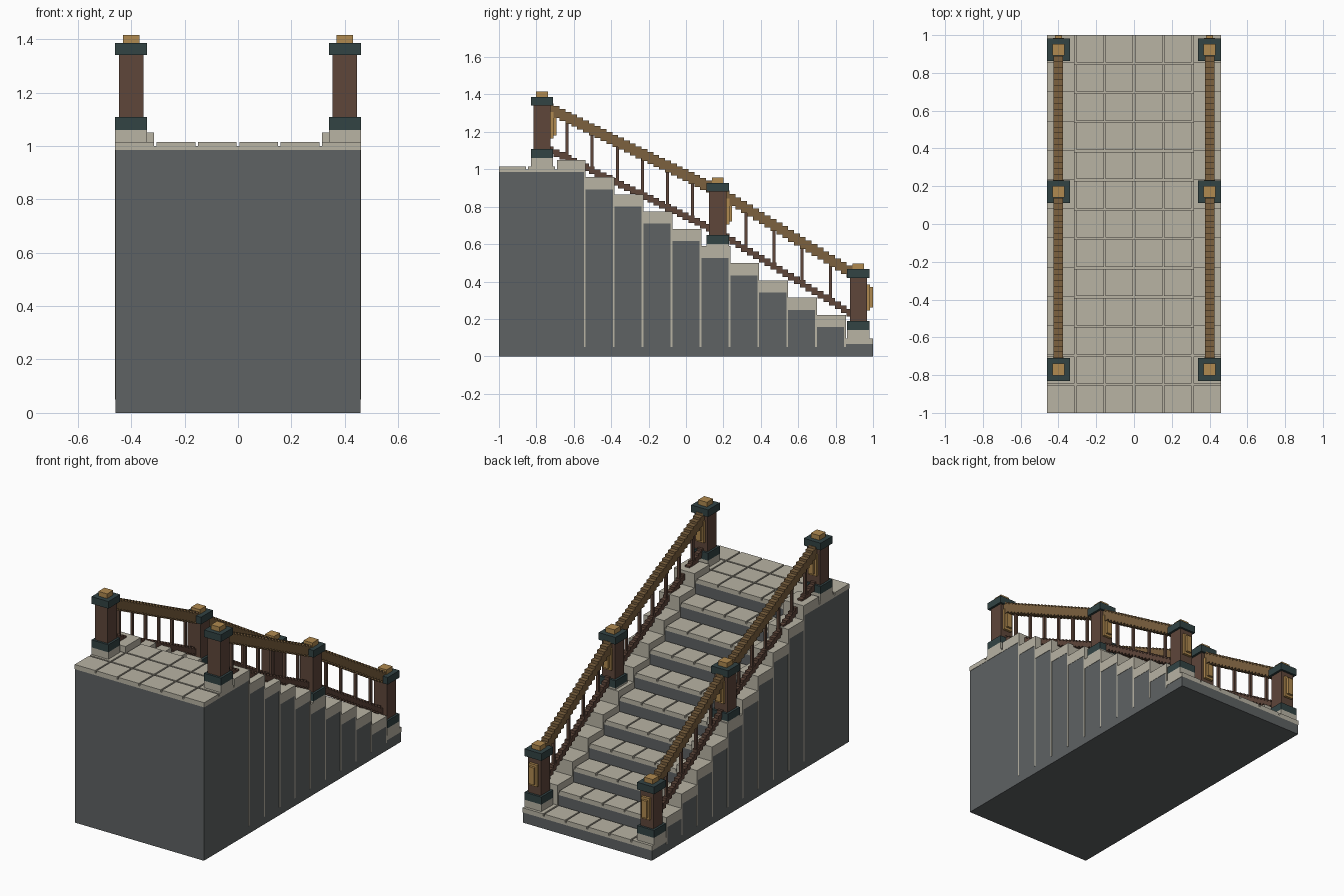
import bpy, bmesh

if "Cube" in bpy.data.objects:
    bpy.data.objects.remove(bpy.data.objects["Cube"])


def lin(c):
    c /= 255
    return c / 12.92 if c <= 0.04045 else ((c + 0.055) / 1.055) ** 2.4


def material(name, r, g, b):
    m = bpy.data.materials.new(name)
    m.diffuse_color = (lin(r), lin(g), lin(b), 1)
    m.use_nodes = True
    m.node_tree.nodes["Principled BSDF"].inputs["Base Color"].default_value = m.diffuse_color
    return m


DARK_STONE = material("dark stone", 94, 98, 99)
PALE_STONE = material("pale stone", 184, 179, 164)
BROWN = material("brown wood", 94, 70, 58)
RAIL_WOOD = material("handrail wood", 124, 97, 63)
GOLD = material("gold", 176, 138, 80)
IRON = material("dark green iron", 50, 67, 68)


def boxes(name, mat, spans):
    """One object from boxes given as (x0, x1, y0, y1, z0, z1)."""
    bm = bmesh.new()
    for x0, x1, y0, y1, z0, z1 in spans:
        vs = bmesh.ops.create_cube(bm, size=1)["verts"]
        for v in vs:
            v.co.x = x1 if v.co.x > 0 else x0
            v.co.y = y1 if v.co.y > 0 else y0
            v.co.z = z1 if v.co.z > 0 else z0
    me = bpy.data.meshes.new(name)
    bm.to_mesh(me)
    bm.free()
    me.materials.append(mat)
    ob = bpy.data.objects.new(name, me)
    bpy.context.collection.objects.link(ob)
    return ob


def both_sides(spans):
    return spans + [(-b, -a, *rest) for a, b, *rest in spans]


W, GAP = 0.46, 0.01
PX, PY = (2 * W + GAP) / 6, (2 + GAP) / 13   # paver pitch
RISE = 0.092


def row_y(r):
    return -1 + r * PY


def level(r):
    return 0.985 - RISE * max(0, r - 2)


# Stair body: landing (three rows) then ten steps, as one extruded profile
bm = bmesh.new()
pts = [(-1, 0), (-1, level(0))]
for r in range(2, 13):
    edge = row_y(r + 1) - GAP
    pts.append((edge, level(r)))
    pts.append((edge, level(r + 1) if r < 12 else 0))
face = bm.faces.new([bm.verts.new((-W + 0.002, y, z)) for y, z in pts])
ext = bmesh.ops.extrude_face_region(bm, geom=[face])["geom"]
for v in ext:
    if isinstance(v, bmesh.types.BMVert):
        v.co.x = W - 0.002
bmesh.ops.recalc_face_normals(bm, faces=bm.faces[:])
me = bpy.data.meshes.new("stair_body")
bm.to_mesh(me)
bm.free()
me.materials.append(DARK_STONE)
bpy.context.collection.objects.link(bpy.data.objects.new("stair_body", me))

# Paving: thin bed, separate pavers, raised side curbs and side joints
beds, pavers, curbs, joints = [], [], [], []
for r in range(13):
    y0, y1, z = row_y(r), row_y(r + 1) - GAP, level(r)
    beds.append((-W, W, max(-1, y0 - GAP), y1, z, z + 0.015))
    for c in range(6):
        x0 = -W + c * PX
        if c in (0, 5) and 2 <= r <= 11:
            curbs.append((x0, x0 + PX - GAP, y0, y1, z, z + 0.065))
        else:
            pavers.append((x0, x0 + PX - GAP, y0, y1, z + 0.01, z + 0.03))
    if 2 <= r <= 11:
        joints.append((W - PX + GAP, W, y1, y1 + GAP, 0.05, z + 0.065))
boxes("paving_bed", PALE_STONE, beds)
boxes("pavers", PALE_STONE, pavers)
boxes("side_curbs", PALE_STONE, curbs)
boxes("side_joints", PALE_STONE, both_sides(joints))

# Newel posts: stone foot, iron collar and cap, wooden shaft, gold finial
XC = 0.40
POSTS = [(-0.77, 0.0), (0.17, -0.46), (0.922, -0.92)]


def post_part(name, mat, half, z0, z1):
    boxes(name, mat, both_sides([(XC - half, XC + half, y - half, y + half,
                                  z0 + d, z1 + d) for y, d in POSTS]))


post_part("newel_foot", PALE_STONE, 0.06, 0.985, 1.06)
post_part("newel_collar", IRON, 0.06, 1.06, 1.108)
post_part("newel_shaft", BROWN, 0.046, 1.10, 1.345)
post_part("newel_cap", IRON, 0.06, 1.34, 1.386)
post_part("newel_finial", GOLD, 0.031, 1.386, 1.416)

# Gold panels on the downhill face of each newel
boxes("newel_panel", GOLD, both_sides(
    [(XC - 0.03, XC + 0.03, y + 0.04, y + 0.062, 1.165 + d, 1.305 + d) for y, d in POSTS]))
boxes("newel_panel_center", GOLD, both_sides(
    [(XC - 0.018, XC + 0.018, y + 0.05, y + 0.077, 1.18 + d, 1.29 + d) for y, d in POSTS]))

# Stepped handrail and lower rail, with balusters between
top, low, bal = [], [], []
for (ya, da), (yb, db), parts in zip(POSTS, POSTS[1:], (7, 5)):
    n = round((yb - ya) / 0.031)
    for i in range(n):
        y0 = ya + (yb - ya) * i / n
        y1 = ya + (yb - ya) * (i + 1) / n
        d = da + (db - da) * (i + 0.5) / n
        top.append((XC - 0.025, XC + 0.025, y0, y1, 1.312 + d, 1.376 + d))
        low.append((XC - 0.016, XC + 0.016, y0, y1, 1.105 + d, 1.145 + d))
    for k in range(1, parts):
        y = ya + (yb - ya) * k / parts
        d = da + (db - da) * k / parts
        bal.append((XC - 0.008, XC + 0.008, y - 0.008, y + 0.008, 1.12 + d, 1.33 + d))
boxes("handrail", RAIL_WOOD, both_sides(top))
boxes("lower_rail", BROWN, both_sides(low))
boxes("balusters", BROWN, both_sides(bal))
